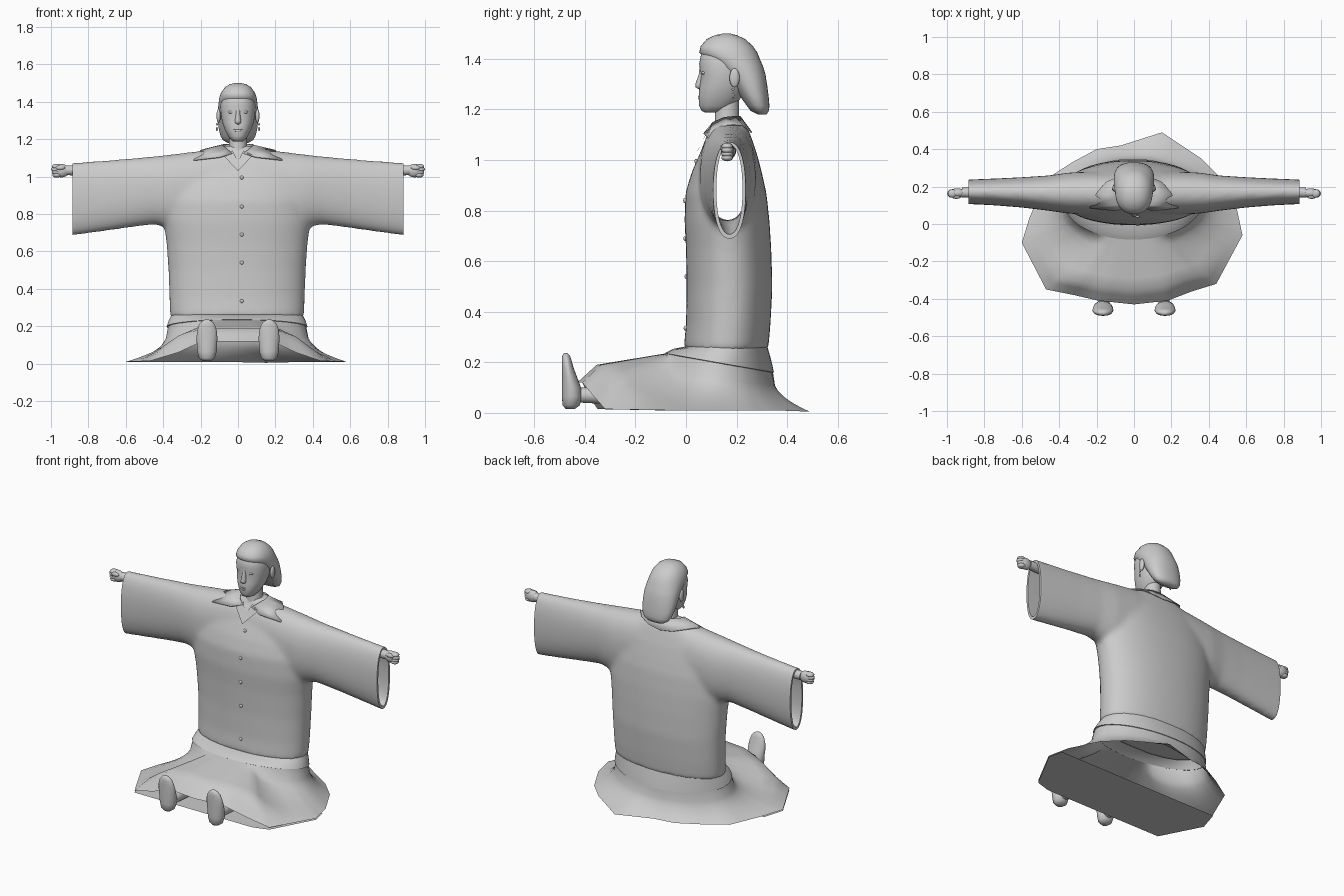
import bpy, bmesh, math
from mathutils import Vector


def oval(c, rx, ry, n=40, axis='z', p=2.0):
    """Closed superellipse ring; axis is the loft direction."""
    pts = []
    for i in range(n):
        a = 2 * math.pi * i / n
        ca, sa = math.cos(a), math.sin(a)
        u = rx * math.copysign(abs(ca) ** (2 / p), ca)
        v = ry * math.copysign(abs(sa) ** (2 / p), sa)
        pts.append(Vector(c) + (Vector((u, v, 0)) if axis == 'z' else Vector((0, u, v))))
    return pts


def finish(name, bm, angle=40):
    bmesh.ops.recalc_face_normals(bm, faces=bm.faces)
    me = bpy.data.meshes.new(name)
    bm.to_mesh(me)
    bm.free()
    ob = bpy.data.objects.new(name, me)
    bpy.context.collection.objects.link(ob)
    smooth(ob, angle)
    return ob


def smooth(ob, angle=40):
    bpy.ops.object.select_all(action='DESELECT')
    ob.select_set(True)
    bpy.context.view_layer.objects.active = ob
    bpy.ops.object.shade_smooth_by_angle(angle=math.radians(angle))


def add_loft(bm, rings, caps=True, closed=True):
    vs = [[bm.verts.new(p) for p in r] for r in rings]
    n = len(vs[0])
    for a, b in zip(vs, vs[1:]):
        for i in range(n if closed else n - 1):
            j = (i + 1) % n
            bm.faces.new((a[i], a[j], b[j], b[i]))
    if caps:
        bm.faces.new(vs[0])
        bm.faces.new(vs[-1])


def loft(name, rings, caps=True, closed=True, angle=40):
    bm = bmesh.new()
    add_loft(bm, rings, caps, closed)
    return finish(name, bm, angle)


def blob(name, c, r, segs=20):
    bm = bmesh.new()
    bmesh.ops.create_uvsphere(bm, u_segments=segs, v_segments=segs // 2, radius=1)
    for v in bm.verts:
        v.co = Vector(c) + Vector((v.co.x * r[0], v.co.y * r[1], v.co.z * r[2]))
    return finish(name, bm, 60)


def stack(rows, n=40, x=0.0, p=2.0):
    """Rows of (z, y front, y back, half width) to horizontal rings."""
    return [oval((x, (f + b) / 2, z), w, (b - f) / 2, n, 'z', p) for z, f, b, w in rows]


# Robe: torso and sleeves merged into one smooth garment
TORSO = [(0.245, -0.01, 0.325, 0.358), (0.35, 0.0, 0.334, 0.362), (0.5, 0.003, 0.342, 0.367),
         (0.65, 0.0, 0.337, 0.378), (0.76, -0.006, 0.33, 0.393), (0.87, -0.002, 0.318, 0.393),
         (0.95, 0.022, 0.3, 0.38), (1.02, 0.052, 0.282, 0.36), (1.08, 0.085, 0.262, 0.3),
         (1.125, 0.11, 0.245, 0.2), (1.165, 0.12, 0.225, 0.085)]
SLEEVE = [(0.0, 0.05, 0.28, 0.72, 1.15), (0.1, 0.05, 0.28, 0.72, 1.15), (0.22, 0.05, 0.28, 0.72, 1.136),
          (0.35, 0.055, 0.275, 0.725, 1.12), (0.45, 0.07, 0.26, 0.745, 1.109),
          (0.6, 0.088, 0.25, 0.725, 1.096), (0.75, 0.1, 0.243, 0.703, 1.084), (0.915, 0.108, 0.236, 0.68, 1.074)]


def sleeve_rings(inset, end):
    rows = list(SLEEVE)
    rows[-1] = (end,) + rows[-1][1:]
    full = [(-r[0],) + r[1:] for r in rows[:0:-1]] + rows
    return [oval((x, (f + b) / 2, (lo + hi) / 2), (b - f) / 2 - inset, (hi - lo) / 2 - inset * 1.2,
                 40, 'x', 2.2) for x, f, b, lo, hi in full]


bm = bmesh.new()
add_loft(bm, stack(TORSO, 64, -0.005, 2.2))
add_loft(bm, sleeve_rings(0, 0.915))
robe = finish("robe", bm)
cutter = loft("sleeve_cavity_cutter", sleeve_rings(0.015, 0.96))
cutter.hide_render = True
cutter.hide_set(True)
m = robe.modifiers.new("merge", 'REMESH')
m.mode = 'VOXEL'
m.voxel_size = 0.012
m = robe.modifiers.new("soften", 'SMOOTH')
m.factor, m.iterations = 0.5, 18
m = robe.modifiers.new("hollow", 'BOOLEAN')
m.operation, m.object, m.solver = 'DIFFERENCE', cutter, 'EXACT'
bpy.context.view_layer.objects.active = robe
for m in list(robe.modifiers):
    bpy.ops.object.modifier_apply(modifier=m.name)
# Trim both cuffs square and close the cloth edge
bm = bmesh.new()
bm.from_mesh(robe.data)
for s in (-1, 1):
    cut = bmesh.ops.bisect_plane(bm, geom=bm.verts[:] + bm.edges[:] + bm.faces[:], plane_co=(s * 0.885, 0, 0),
                                 plane_no=(s, 0, 0), clear_outer=True)
    rim = [e for e in cut['geom_cut'] if isinstance(e, bmesh.types.BMEdge) and e.is_boundary]
    try:
        bmesh.ops.bridge_loops(bm, edges=rim)
    except RuntimeError:
        pass
bm.to_mesh(robe.data)
bm.free()
smooth(robe, 40)

# Hem band, tilted down to the back
HC, HX, HY = Vector((-0.005, 0.132, 0)), 0.37, 0.212


def hem(a, s=1.0):
    y = HY * s * math.sin(a)
    return HC + Vector((HX * s * math.cos(a), y, 0.198 - 0.176 * y))


angs = [2 * math.pi * i / 64 for i in range(64)]
top = oval((-0.005, 0.158, 0.262), 0.35, 0.164, 64, 'z', 2.2)
low = [hem(a, 1.018) for a in angs]
mid = [t.lerp(b, 0.6) + Vector((0, 0, 0.006)) for t, b in zip(top, low)]
loft("hem_band", [top, mid, low, [hem(a, 0.99) - Vector((0, 0, 0.003)) for a in angs]], caps=False)

# Skirt spread on the ground, lifted at the front over the legs
EDGE = [(0.58, -0.06, 0.01), (0.55, 0.08, 0.01), (0.46, 0.25, 0.01), (0.36, 0.35, 0.01), (0.15, 0.49, 0.005),
        (-0.07, 0.42, 0.01), (-0.2, 0.4, 0.01), (-0.33, 0.33, 0.01), (-0.47, 0.24, 0.01), (-0.56, 0.03, 0.01),
        (-0.6, -0.1, 0.01), (-0.47, -0.35, 0.015), (-0.32, -0.38, 0.06), (-0.19, -0.41, 0.12),
        (0.0, -0.43, 0.12), (0.18, -0.41, 0.12), (0.31, -0.36, 0.06), (0.44, -0.32, 0.015)]
edge = []
for i, p in enumerate(EDGE):
    q = Vector(EDGE[(i + 1) % len(EDGE)])
    edge += [Vector(p).lerp(q, k / 3) for k in range(3)]
rings = []
for t in (0, 0.08, 0.18, 0.3, 0.45, 0.6, 0.78, 0.88, 1):
    ring = []
    for e in edge:
        a = math.atan2((e.y - HC.y) / HY, (e.x - HC.x) / HX)
        s = hem(a)
        front = min(1, max(0, (-e.y - 0.1) / 0.28)) * min(1, max(0, (0.6 - abs(e.x)) / 0.25))
        slope = 0.5 * t if t < 0.79 else 0.39 + (t - 0.78) * 0.61 / 0.22
        f = t ** 0.42 * (1 - front) + slope * front
        ring.append(Vector((s.x + (e.x - s.x) * t, s.y + (e.y - s.y) * t, s.z + (e.z - s.z) * f)))
    rings.append(ring)
loft("skirt", rings, caps=False, angle=50)
# Ground panel under the front half only
bm = bmesh.new()
bm.faces.new([bm.verts.new((e.x, max(e.y, -0.35), 0.002)) for e in edge if e.y < 0.04])
finish("skirt_base", bm)

# Legs, shoes, arms and hands, ears and earrings on both sides
SHOE = [(0.015, -0.475, -0.44, 0.022), (0.03, -0.488, -0.42, 0.042), (0.065, -0.491, -0.41, 0.052),
        (0.1, -0.491, -0.415, 0.054), (0.14, -0.491, -0.43, 0.056), (0.18, -0.491, -0.445, 0.052),
        (0.21, -0.491, -0.453, 0.042), (0.228, -0.489, -0.46, 0.026), (0.236, -0.482, -0.468, 0.01)]
for s, side in ((-1, "left"), (1, "right")):
    loft(side + "_shoe", stack(SHOE, 24, s * 0.166), angle=70)
    leg = [[Vector((s * 0.16 + p.y, y, 0.07 + p.z)) for p in oval((0, 0, 0), r, r, 20, 'x')]
           for y, r in ((-0.2, 0.04), (-0.3, 0.036), (-0.44, 0.028))]
    loft(side + "_leg", leg)
    loft(side + "_forearm", [oval((s * x, 0.168, 1.034), r, r, 20, 'x')
                             for x, r in ((0.6, 0.03), (0.8, 0.028), (0.92, 0.026))])
    blob(side + "_palm", (s * 0.945, 0.165, 1.032), (0.045, 0.026, 0.036))
    for k in range(4):
        blob(side + "_finger", (s * (0.974 - 0.003 * abs(k - 1)), 0.163, 1.054 - 0.015 * k), (0.026, 0.023, 0.014), 14)
    blob(side + "_thumb", (s * 0.95, 0.146, 1.048), (0.026, 0.012, 0.013), 14)
    blob(side + "_ear", (s * 0.104, 0.192, 1.325), (0.011, 0.02, 0.038))
    blob(side + "_earring_stud", (s * 0.113, 0.186, 1.28), (0.006, 0.006, 0.006), 12)
    blob(side + "_earring_drop", (s * 0.113, 0.186, 1.255), (0.005, 0.005, 0.012), 12)
    blob(side + "_eye", (s * 0.036, 0.072, 1.345), (0.018, 0.011, 0.008), 14)
    # Inner lapel
    loft(side + "_lapel", [[Vector((s * 0.08, 0.085, 1.115)), Vector((s * 0.03, 0.1, 1.14))],
                           [Vector((0, 0.042, 1.03)), Vector((0, 0.068, 1.08))]], False, False)

# Head and neck
loft("neck", stack([(1.08, 0.1, 0.22, 0.06), (1.15, 0.115, 0.21, 0.048), (1.25, 0.115, 0.21, 0.046)]))
loft("head", stack([(1.188, 0.075, 0.12, 0.02), (1.195, 0.062, 0.16, 0.036), (1.215, 0.052, 0.195, 0.052),
                    (1.25, 0.05, 0.22, 0.07), (1.29, 0.053, 0.24, 0.084), (1.335, 0.06, 0.25, 0.092),
                    (1.38, 0.052, 0.26, 0.094), (1.42, 0.06, 0.26, 0.086), (1.46, 0.09, 0.24, 0.06)], p=2.2), angle=70)
loft("nose", stack([(1.28, 0.05, 0.08, 0.008), (1.288, 0.038, 0.08, 0.018), (1.3, 0.037, 0.08, 0.017),
                    (1.34, 0.051, 0.08, 0.011), (1.375, 0.054, 0.08, 0.014)], 16), angle=70)
blob("upper_lip", (0, 0.055, 1.252), (0.024, 0.007, 0.005), 14)
blob("lower_lip", (0, 0.055, 1.243), (0.02, 0.007, 0.006), 14)

# Hair swept back over the nape
loft("hair", stack([(1.5, 0.145, 0.175, 0.018), (1.494, 0.115, 0.2, 0.045), (1.478, 0.082, 0.235, 0.07),
                    (1.45, 0.058, 0.265, 0.09), (1.425, 0.052, 0.282, 0.099), (1.40, 0.085, 0.292, 0.103),
                    (1.37, 0.115, 0.305, 0.106), (1.34, 0.155, 0.314, 0.107), (1.29, 0.19, 0.322, 0.107),
                    (1.25, 0.215, 0.327, 0.102), (1.215, 0.24, 0.33, 0.093), (1.195, 0.255, 0.328, 0.08),
                    (1.18, 0.285, 0.318, 0.055)], p=2.2), angle=70)

# Pointed collar, mirrored
inner = [(0.03, 0.09, 1.125), (0.06, 0.105, 1.15), (0.085, 0.15, 1.17), (0.078, 0.19, 1.174), (0.045, 0.21, 1.174), (0, 0.215, 1.174)]
outer = [(0.1, 0.068, 1.105), (0.238, 0.085, 1.09), (0.2, 0.165, 1.143), (0.15, 0.225, 1.14), (0.08, 0.255, 1.12), (0, 0.262, 1.11)]


def mirrored(pts):
    return [Vector(p) for p in pts] + [Vector((-x, y, z)) for x, y, z in pts[-2::-1]]


collar = loft("collar", [mirrored(inner), mirrored(outer)], False, False, 25)
collar.modifiers.new("thickness", 'SOLIDIFY').thickness = 0.006


# Buttons following the chest profile
def chest(z):
    for a, b in zip(TORSO, TORSO[1:]):
        if a[0] <= z <= b[0]:
            return a[1] + (b[1] - a[1]) * (z - a[0]) / (b[0] - a[0])


for z in (0.335, 0.54, 0.69, 0.84, 0.995):
    blob("button", (0.02, chest(z) - 0.001, z), (0.01, 0.007, 0.01), 14)
